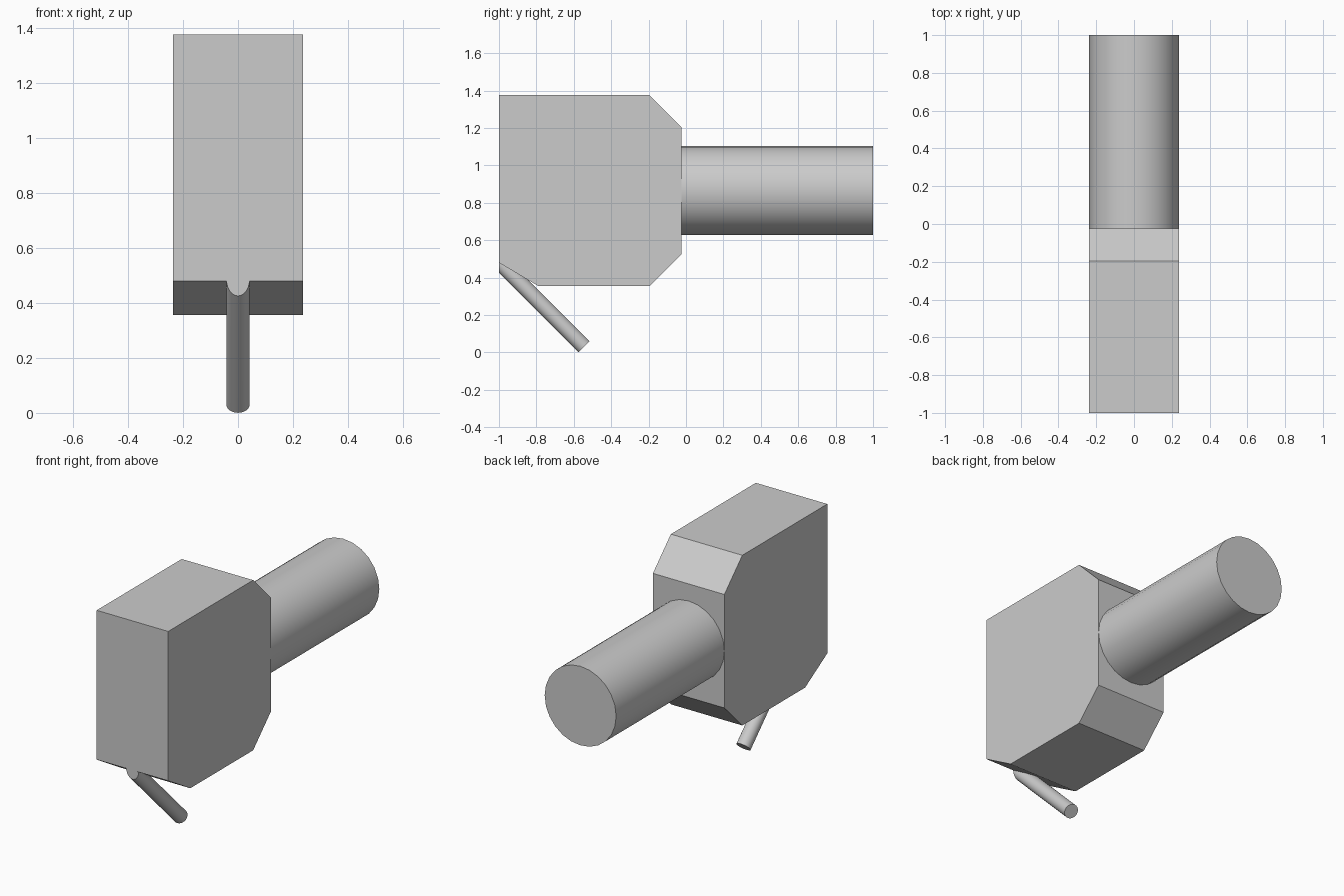
import bpy, bmesh
from math import radians
from mathutils import Matrix, Vector

cube = bpy.data.objects.get("Cube")
if cube:
    bpy.data.objects.remove(cube, do_unlink=True)

GREY = (0.6, 0.6, 0.6, 1.0)
grey = bpy.data.materials.new("plain_grey")
grey.use_nodes = True
grey.diffuse_color = GREY
grey.node_tree.nodes["Principled BSDF"].inputs["Base Color"].default_value = GREY

HALF_WIDTH = 0.237
FRONT, BACK = -1.0, -0.025


def add_object(name, bm, smooth=False):
    bmesh.ops.recalc_face_normals(bm, faces=bm.faces)
    mesh = bpy.data.meshes.new(name)
    bm.to_mesh(mesh)
    bm.free()
    mesh.materials.append(grey)
    obj = bpy.data.objects.new(name, mesh)
    bpy.context.collection.objects.link(obj)
    if smooth:
        bpy.ops.object.select_all(action="DESELECT")
        obj.select_set(True)
        bpy.context.view_layer.objects.active = obj
        bpy.ops.object.shade_smooth_by_angle(angle=radians(35))
    return obj


def cylinder(start, end, radius, sides):
    start, end = Vector(start), Vector(end)
    axis = end - start
    turn = axis.to_track_quat("Z", "Y").to_matrix().to_4x4()
    bm = bmesh.new()
    bmesh.ops.create_cone(bm, cap_ends=True, segments=sides, radius1=radius,
                          radius2=radius, depth=axis.length,
                          matrix=Matrix.Translation((start + end) / 2) @ turn)
    return bm


# Housing: side profile with chamfered corners, extruded across the width
profile = [(FRONT, 1.375), (-0.195, 1.375), (BACK, 1.205), (BACK, 0.525),
           (-0.195, 0.355), (-0.79, 0.355), (FRONT, 0.48)]
bm = bmesh.new()
side = bm.faces.new([bm.verts.new((-HALF_WIDTH, y, z)) for y, z in profile])
extruded = bmesh.ops.extrude_face_region(bm, geom=[side], use_keep_orig=True)
moved = [v for v in extruded["geom"] if isinstance(v, bmesh.types.BMVert)]
bmesh.ops.translate(bm, verts=moved, vec=(2 * HALF_WIDTH, 0, 0))
add_object("housing", bm)

# Round barrel running out of the back of the housing
add_object("rear_barrel",
           cylinder((0, BACK, 0.866), (0, 1, 0.866), HALF_WIDTH, 24), smooth=True)

# Slanted rod under the front edge, trimmed flush with the front face
bm = cylinder((0, -1.1, 0.585), (0, -0.545, 0.03), 0.042, 24)
cut = bmesh.ops.bisect_plane(bm, geom=bm.verts[:] + bm.edges[:] + bm.faces[:],
                             plane_co=(0, FRONT + 0.0005, 0), plane_no=(0, -1, 0),
                             clear_outer=True)
rim = [e for e in cut["geom_cut"] if isinstance(e, bmesh.types.BMEdge)]
bmesh.ops.contextual_create(bm, geom=rim)
add_object("slanted_rod", bm, smooth=True)
